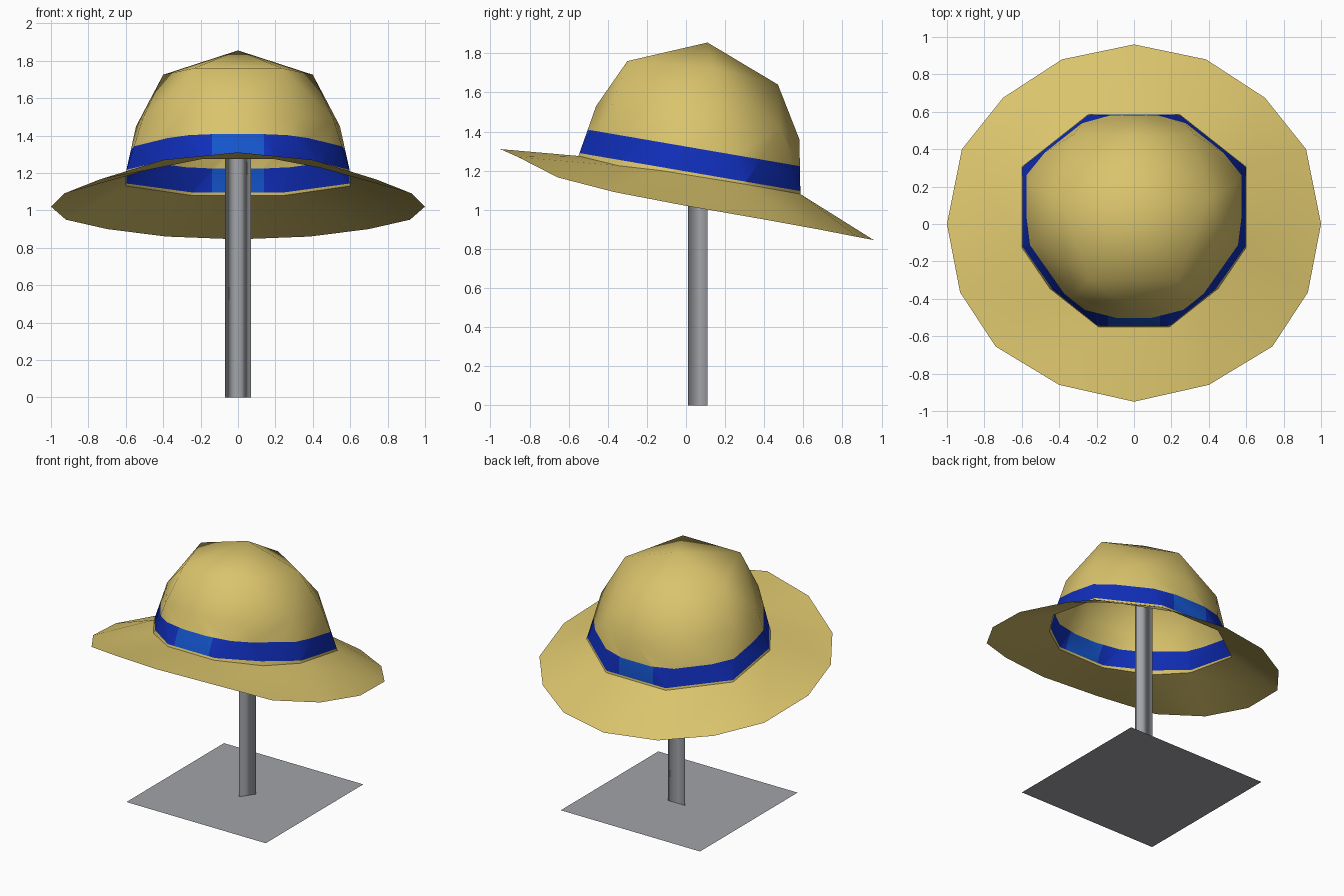
import bpy
import bmesh
from mathutils import Vector

cube = bpy.data.objects.get("Cube")
if cube:
    bpy.data.objects.remove(cube, do_unlink=True)


def material(name, rgb):
    mat = bpy.data.materials.new(name)
    mat.use_nodes = True
    colour = (*rgb, 1.0)
    mat.diffuse_color = colour
    mat.node_tree.nodes["Principled BSDF"].inputs["Base Color"].default_value = colour
    return mat


straw = material("straw", (0.70, 0.55, 0.15))
blue = material("ribbon_blue", (0.005, 0.027, 0.48))
light_blue = material("ribbon_light_blue", (0.007, 0.09, 0.60))
grey = material("stand_grey", (0.36, 0.37, 0.39))


def finish(name, bm, mats, smooth=True):
    mesh = bpy.data.meshes.new(name)
    bm.to_mesh(mesh)
    bm.free()
    for mat in mats:
        mesh.materials.append(mat)
    for poly in mesh.polygons:
        poly.use_smooth = smooth
    obj = bpy.data.objects.new(name, mesh)
    bpy.context.collection.objects.link(obj)
    return obj


def ring(bm, half):
    """Mirror a half outline, listed from back to front, into a full ring."""
    pts = half + [(-x, y, z) for x, y, z in reversed(half) if x > 0]
    return [bm.verts.new(p) for p in pts]


def zip_rings(bm, inner, outer, inner_shift=0.0, outer_shift=0.0):
    """Join two rings with triangles, whatever their vertex counts."""
    na, nb = len(inner), len(outer)
    i = j = 0
    while i < na or j < nb:
        next_a = (i + 1 + inner_shift) / na
        next_b = (j + 1 + outer_shift) / nb
        a, b = inner[i % na], outer[j % nb]
        if j >= nb or (i < na and next_a <= next_b + 1e-6):
            bm.faces.new((a, inner[(i + 1) % na], b))
            i += 1
        else:
            bm.faces.new((a, outer[(j + 1) % nb], b))
            j += 1


# Shared opening where the crown meets the brim
opening = [(.245, .585, 1.08), (.60, .305, 1.13), (.60, -.125, 1.20),
           (.45, -.345, 1.225), (.19, -.55, 1.275)]

# Crown: faceted dome tilted backwards
bm = bmesh.new()
apex = bm.verts.new((0, .11, 1.855))
top = ring(bm, [(0, .47, 1.64), (.40, .14, 1.725), (.235, -.30, 1.76)])
middle = ring(bm, [(0, .58, 1.36), (.32, .48, 1.42), (.545, .21, 1.45),
                   (.51, -.10, 1.49), (.32, -.39, 1.50), (0, -.46, 1.53)])
base = ring(bm, opening)
for k, v in enumerate(top):
    bm.faces.new((apex, top[(k + 1) % len(top)], v))
zip_rings(bm, top, middle)
zip_rings(bm, middle, base, 0.0, 0.5)

# Ribbon: cut into the crown between two sloping planes
SLOPE = 0.172
LOW, HIGH = 1.196, 1.323


def level(p):
    return p.z + SLOPE * p.y


def ribbon_faces():
    return [f for f in bm.faces if LOW < level(f.calc_center_median()) < HIGH]


for h in (LOW, HIGH):
    bmesh.ops.bisect_plane(bm, geom=bm.verts[:] + bm.edges[:] + bm.faces[:],
                           plane_co=(0, 0, h), plane_no=Vector((0, SLOPE, 1)).normalized())

# Lighter panels at the middle of the ribbon, front and back
PANEL = 0.14
for x in (-PANEL, PANEL):
    faces = ribbon_faces()
    edges = {e for f in faces for e in f.edges}
    verts = {v for f in faces for v in f.verts}
    bmesh.ops.bisect_plane(bm, geom=faces + list(edges) + list(verts),
                           plane_co=(x, 0, 0), plane_no=(1, 0, 0))
for f in ribbon_faces():
    f.material_index = 2 if abs(f.calc_center_median().x) < PANEL else 1
finish("crown", bm, [straw, blue, light_blue])

# Brim: sixteen-sided sloping rim
bm = bmesh.new()
inner = ring(bm, opening)
outer = ring(bm, [(0, .96, .845), (.385, .88, .86), (.70, .675, .90),
                  (.92, .40, .95), (1.0, 0, 1.02), (.93, -.365, 1.09),
                  (.74, -.655, 1.165), (.40, -.86, 1.27), (0, -.95, 1.31)])
zip_rings(bm, inner, outer, 0.5, 0.0)
finish("brim", bm, [straw])

# Pole: three-sided post reaching up inside the crown
bm = bmesh.new()
corners = [(0, .01), (.07, .11), (-.07, .11)]
low = [bm.verts.new((x, y, 0)) for x, y in corners]
high = [bm.verts.new((x, y, 1.78)) for x, y in corners]
for k in range(3):
    n = (k + 1) % 3
    bm.faces.new((low[k], low[n], high[n], high[k]))
finish("stand_pole", bm, [grey])

# Base: flat square sheet
bm = bmesh.new()
bmesh.ops.create_grid(bm, x_segments=1, y_segments=1, size=0.57)
bmesh.ops.translate(bm, verts=bm.verts[:], vec=(0, .08, 0))
finish("stand_base", bm, [grey], smooth=False)
